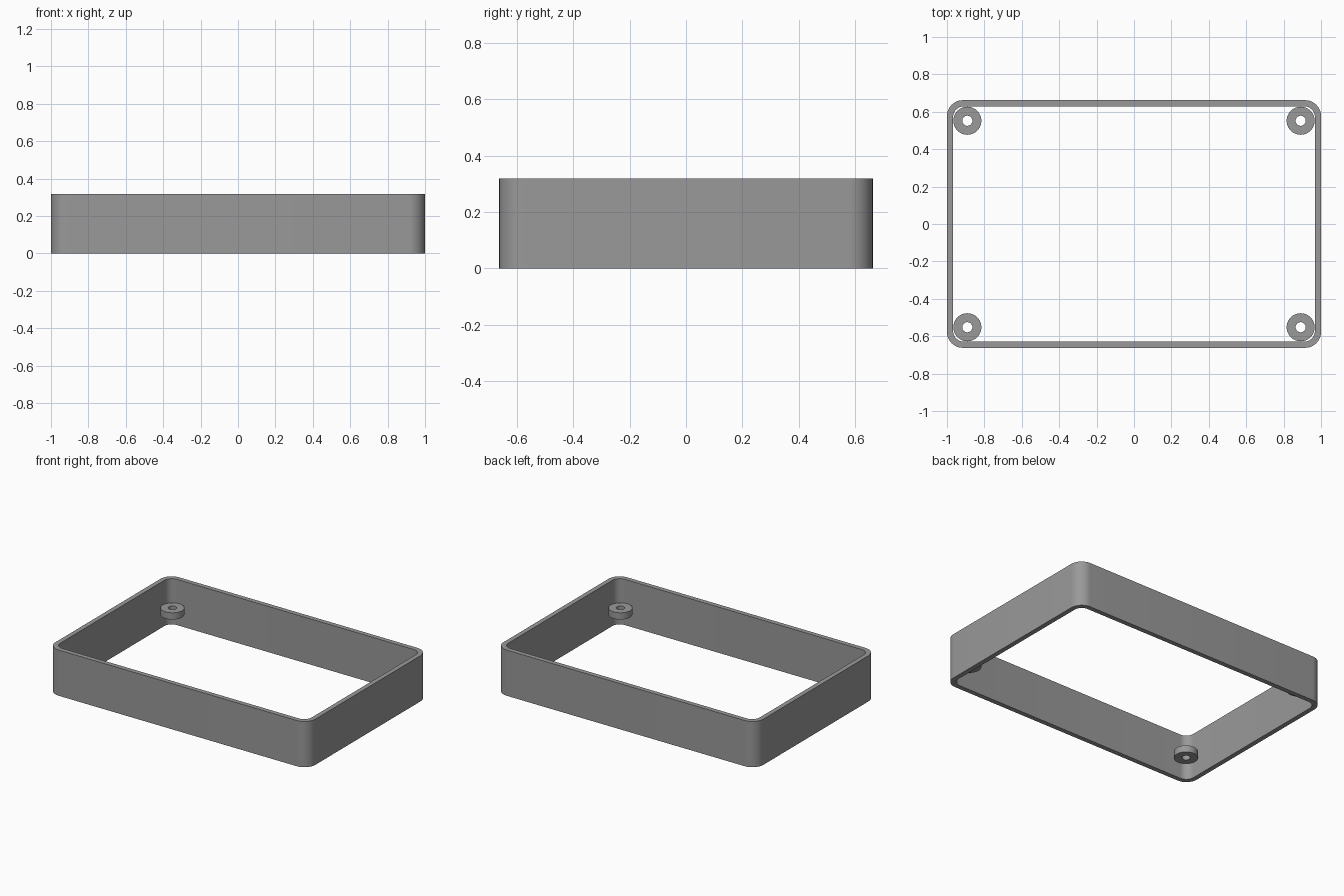
import bpy, bmesh, math

if "Cube" in bpy.data.objects:
    bpy.data.objects.remove(bpy.data.objects["Cube"])

HALF_X, HALF_Y, HEIGHT = 1.0, 0.662, 0.318
WALL, CORNER = 0.033, 0.085

grey = bpy.data.materials.new("mid_grey")
grey.diffuse_color = (0.32, 0.32, 0.32, 1)
grey.use_nodes = True
grey.node_tree.nodes["Principled BSDF"].inputs["Base Color"].default_value = grey.diffuse_color


def rounded_rect(hx, hy, r, steps=12):
    """Closed outline of a rectangle with rounded corners."""
    pts = []
    for i, (sx, sy) in enumerate([(1, 1), (-1, 1), (-1, -1), (1, -1)]):
        for k in range(steps + 1):
            a = math.radians(90) * (i + k / steps)
            pts.append((sx * (hx - r) + r * math.cos(a),
                        sy * (hy - r) + r * math.sin(a)))
    return pts


def circle(cx, cy, r, n=48):
    return [(cx + r * math.cos(2 * math.pi * k / n),
             cy + r * math.sin(2 * math.pi * k / n)) for k in range(n)]


def hollow_prism(name, outer, inner, z0, z1):
    """Solid between two matching outlines, open through the middle."""
    bm = bmesh.new()
    rings = [[bm.verts.new((x, y, z)) for x, y in outline]
             for outline, z in ((outer, z0), (outer, z1), (inner, z1), (inner, z0))]
    n = len(outer)
    for j in range(4):
        a, b = rings[j], rings[(j + 1) % 4]
        for i in range(n):
            k = (i + 1) % n
            bm.faces.new((a[i], a[k], b[k], b[i]))
    bmesh.ops.recalc_face_normals(bm, faces=bm.faces)
    mesh = bpy.data.meshes.new(name)
    bm.to_mesh(mesh)
    bm.free()
    mesh.materials.append(grey)
    obj = bpy.data.objects.new(name, mesh)
    bpy.context.collection.objects.link(obj)
    bpy.ops.object.select_all(action='DESELECT')
    obj.select_set(True)
    bpy.context.view_layer.objects.active = obj
    bpy.ops.object.shade_smooth_by_angle(angle=math.radians(30))
    return obj


# Rounded rectangular wall, open at top and bottom
hollow_prism("frame_wall",
             rounded_rect(HALF_X, HALF_Y, CORNER),
             rounded_rect(HALF_X - WALL, HALF_Y - WALL, CORNER - WALL + 0.005),
             0, HEIGHT)

# Screw boss rings touching the wall in each corner
for side, sx in (("left", -1), ("right", 1)):
    for end, sy in (("front", -1), ("back", 1)):
        cx, cy = sx * 0.891, sy * 0.552
        hollow_prism(f"screw_boss_{end}_{side}",
                     circle(cx, cy, 0.075), circle(cx, cy, 0.027),
                     0.108, 0.155)
